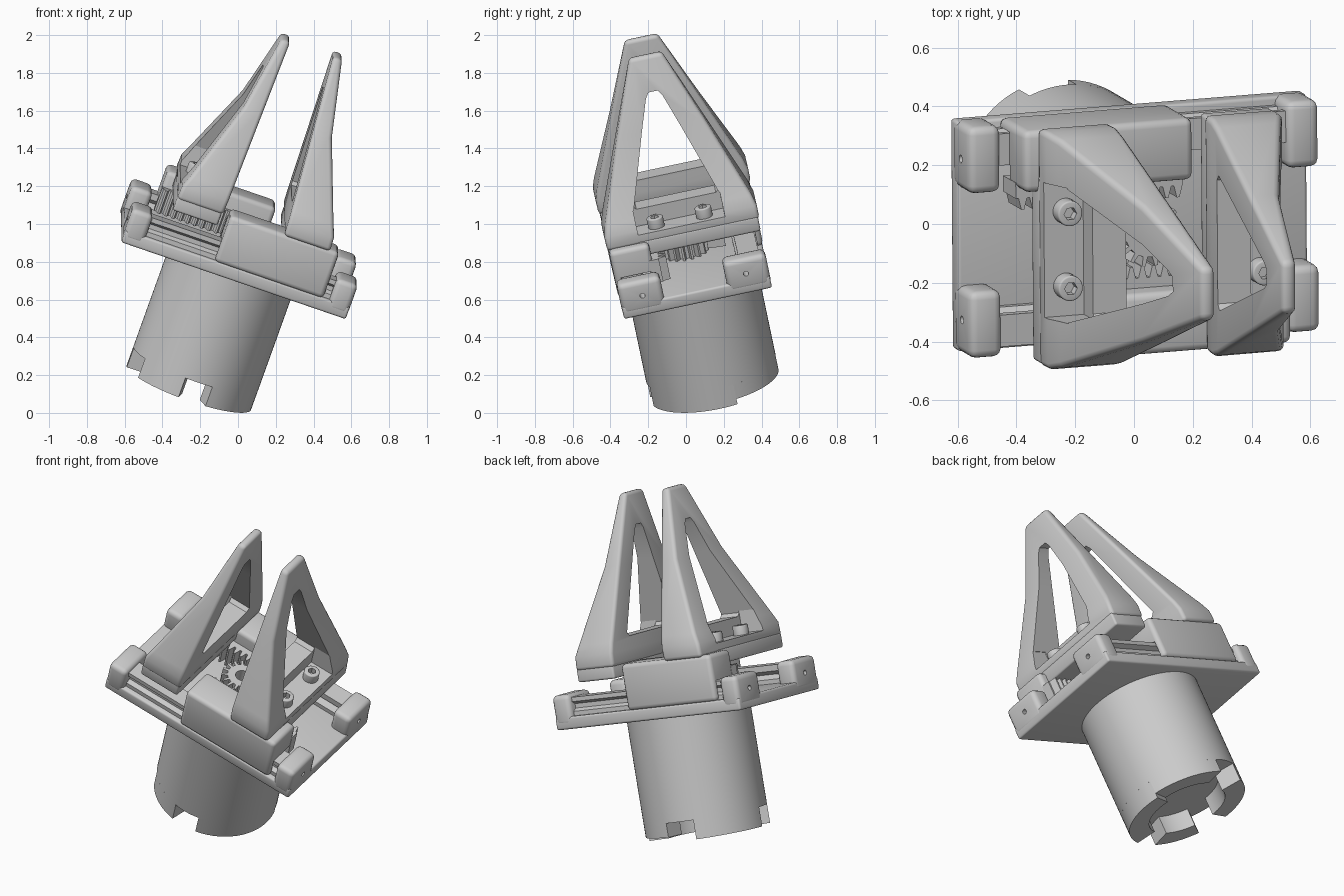
import bpy, bmesh
from math import cos, sin, pi, radians
from mathutils import Matrix, Vector

if "Cube" in bpy.data.objects:
    bpy.data.objects.remove(bpy.data.objects["Cube"])

# Tool frame: w is the tilted tool axis, u the jaw slide direction, origin at the bottom centre
w = Vector((0.332, -0.194, 0.923)).normalized()
u = Vector((0.944, 0.0755, -0.321))
u = (u - w * u.dot(w)).normalized()
v = w.cross(u)
FRAME = Matrix.Translation((-0.26, 0.153, 0.135)) @ Matrix((u, v, w)).transposed().to_4x4()
SPIN = Matrix.Rotation(pi, 4, 'Z')


def make(name, bm, bevel=0, segments=3):
    bmesh.ops.recalc_face_normals(bm, faces=bm.faces)
    if bevel:
        edges = [e for e in bm.edges if len(e.link_faces) == 2 and e.calc_face_angle() > 0.45]
        bmesh.ops.bevel(bm, geom=edges, offset=bevel, segments=segments, profile=0.5,
                        affect='EDGES', clamp_overlap=True)
    me = bpy.data.meshes.new(name)
    bm.to_mesh(me)
    bm.free()
    ob = bpy.data.objects.new(name, me)
    bpy.context.collection.objects.link(ob)
    ob.matrix_world = FRAME
    return ob


def loft(name, loops, bevel=0):
    """Skin a stack of equal-length point loops and cap both ends."""
    bm = bmesh.new()
    rings = [[bm.verts.new(p) for p in loop] for loop in loops]
    n = len(rings[0])
    for lo, hi in zip(rings, rings[1:]):
        for i in range(n):
            bm.faces.new((lo[i], lo[(i + 1) % n], hi[(i + 1) % n], hi[i]))
    bm.faces.new(rings[0])
    bm.faces.new(rings[-1])
    return make(name, bm, bevel)


def prism(name, pts, lo, hi, axis='c', bevel=0):
    """Extrude a 2D outline along axis a, b or c of the tool frame."""
    place = {'a': lambda p, t: (t, p[0], p[1]), 'b': lambda p, t: (p[0], t, p[1]),
             'c': lambda p, t: (p[0], p[1], t)}[axis]
    return loft(name, [[place(p, t) for p in pts] for t in (lo, hi)], bevel)


def box(name, a0, a1, b0, b1, c0, c1, bevel=0):
    return prism(name, [(a0, b0), (a1, b0), (a1, b1), (a0, b1)], c0, c1, 'c', bevel)


def circle(r, n=48, x=0, y=0):
    return [(x + r * cos(2 * pi * i / n), y + r * sin(2 * pi * i / n)) for i in range(n)]


def cut(ob, *cutters):
    for c in cutters:
        c.hide_render = True
        m = ob.modifiers.new("cut", 'BOOLEAN')
        m.object, m.solver = c, 'EXACT'
    bpy.context.view_layer.update()
    me = bpy.data.meshes.new_from_object(ob.evaluated_get(bpy.context.evaluated_depsgraph_get()))
    ob.modifiers.clear()
    ob.data = me
    for c in cutters:
        bpy.data.objects.remove(c)
    return ob


def opposite(ob):
    """Copy turned half a turn about the tool axis."""
    dup = ob.copy()
    dup.name = "left_" + ob.name
    ob.name = "right_" + ob.name
    bpy.context.collection.objects.link(dup)
    dup.matrix_world = FRAME @ SPIN


# Cylindrical motor housing with bayonet tabs round the bottom
prism("housing", circle(0.35, 96), 0.11, 0.72)
for start, end, low in ((285, 376, 0), (376, 445, 0.03), (113, 185, 0), (215, 260, 0)):
    n = 16
    ang = [radians(start + (end - start) * i / n) for i in range(n + 1)]
    ring = [(0.35 * cos(t), 0.35 * sin(t)) for t in ang]
    ring += [(0.23 * cos(t), 0.23 * sin(t)) for t in reversed(ang)]
    prism("bayonet_tab", ring, low, 0.112)

# Base plate
box("base_plate", -0.63, 0.63, -0.40, 0.40, 0.70, 0.77, 0.012)

# Rounded corner posts with pin holes, and the grooved guide rails
for s in (-1, 1):
    for t in (-1, 1):
        a, b = sorted((s * 0.515, s * 0.632)), sorted((t * 0.17, t * 0.402))
        post = box("corner_post", *a, *b, 0.72, 0.895, 0.028)
        cut(post, prism("pin_hole", circle(0.014, 16, t * 0.28, 0.81), s * 0.55, s * 0.7, 'a'))
    rail = [(0.25, 0.765), (0.37, 0.765), (0.37, 0.795), (0.345, 0.81), (0.345, 0.835),
            (0.37, 0.85), (0.37, 0.875), (0.26, 0.875), (0.26, 0.84), (0.28, 0.82), (0.25, 0.795)]
    prism("guide_rail", [(s * x, z) for x, z in rail], -0.55, 0.55, 'a')

# Central pinion with a bored hub
teeth = 16
gear = []
for i in range(teeth):
    for k, r in ((0, 0.085), (0.3, 0.085), (0.42, 0.118), (0.68, 0.118), (0.8, 0.085)):
        t = 2 * pi * (i + k) / teeth
        gear.append((r * cos(t), r * sin(t)))
pinion = prism("pinion", gear, 0.765, 0.94)
cut(pinion, prism("bore", circle(0.04, 32), 0.85, 1.0))

# Jaw carriage: long side block running on the rail, with a bridge under the finger
block = box("carriage_block", -0.13, 0.48, -0.405, -0.19, 0.765, 1.03, 0.025)
cut(block, box("rail_slot", -0.3, 0.6, -0.375, -0.17, 0.75, 0.88))
opposite(block)
opposite(box("carriage_bridge", 0.18, 0.43, -0.25, 0.405, 0.955, 1.04, 0.012))

# Toothed rack on the inner side of the block
pitch, outline = 0.04, [(-0.13, -0.21)]
for i in range(15):
    x = -0.12 + i * pitch
    outline += [(x, -0.155), (x + 0.01, -0.115), (x + 0.02, -0.115), (x + 0.03, -0.155)]
outline += [(0.48, -0.155), (0.48, -0.21)]
opposite(prism("rack", outline, 0.81, 0.94))

# Finger: tapering triangular blade (height, inner a, outer a, half width)
stations = ((1.02, 0.172, 0.43, 0.412), (1.10, 0.168, 0.425, 0.412), (1.16, 0.165, 0.40, 0.395),
            (1.57, 0.142, 0.248, 0.238), (1.958, 0.12, 0.17, 0.088))
finger = loft("finger", [[(i, -h, c), (o, -h, c), (o, h, c), (i, h, c)]
                         for c, i, o, h in stations], 0.02)
window = [(-0.235, 1.19), (-0.215, 1.17), (0.215, 1.17), (0.235, 1.19),
          (0.045, 1.74), (0.025, 1.77), (-0.025, 1.77), (-0.045, 1.74)]
cut(finger, prism("window", window, 0, 0.6, 'a'),
    box("bolt_pocket", 0.285, 0.6, -0.235, 0.235, 1.075, 1.2))
opposite(finger)

# Socket-head bolts fixing each finger
for b in (-0.13, 0.13):
    bolt = prism("bolt", circle(0.044, 32, 0.35, b), 1.05, 1.13, 'c', 0.006)
    cut(bolt, prism("hex_socket", circle(0.023, 6, 0.35, b), 1.095, 1.2))
    opposite(bolt)

for ob in list(bpy.context.collection.objects):
    bpy.ops.object.select_all(action='DESELECT')
    ob.select_set(True)
    bpy.context.view_layer.objects.active = ob
    bpy.ops.object.shade_smooth_by_angle(angle=radians(32))
